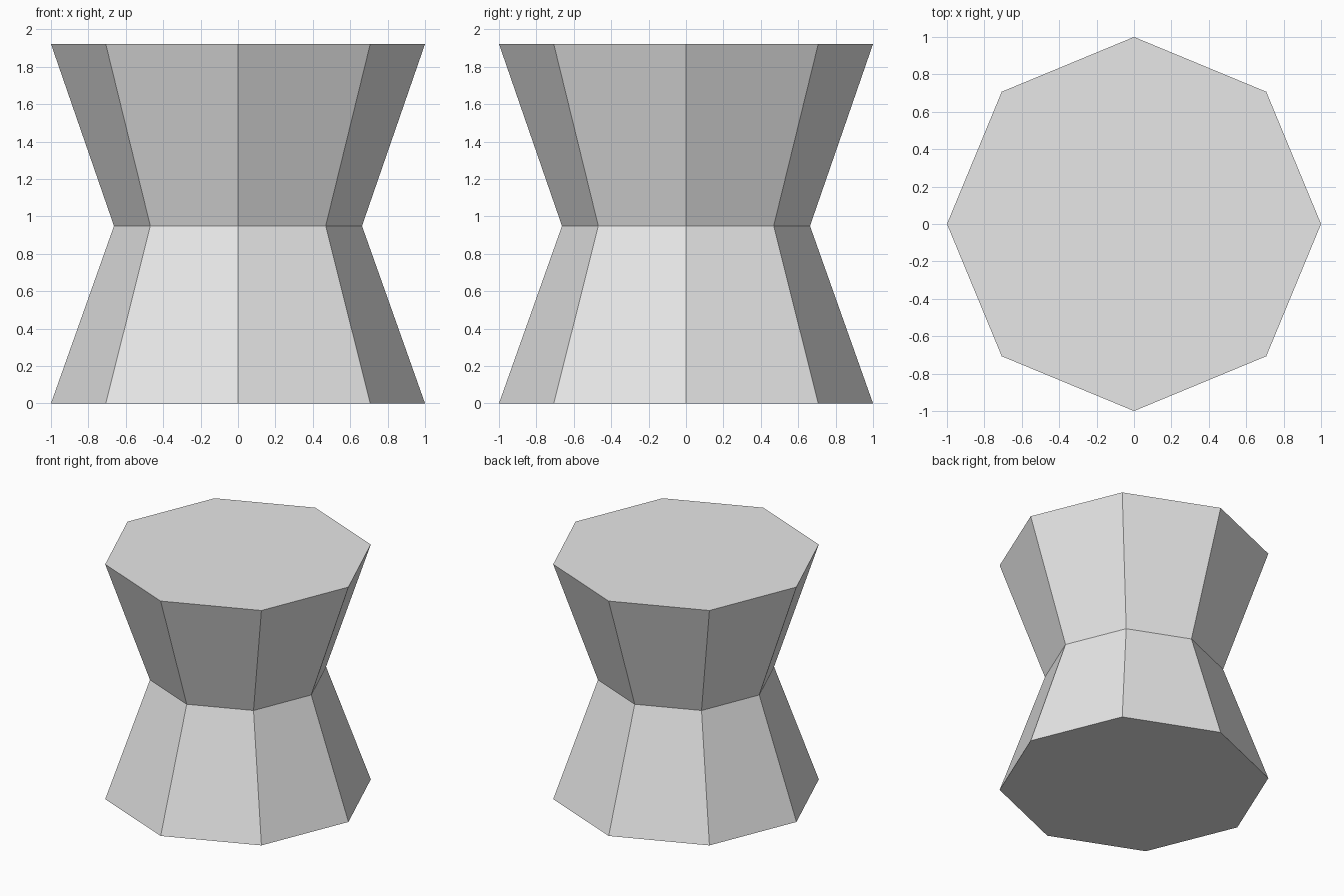
import bpy, bmesh
from math import cos, sin, pi

cube = bpy.data.objects.get("Cube")
if cube:
    bpy.data.objects.remove(cube, do_unlink=True)

SIDES = 8
# (radius, height) of the base, waist and seat rings
PROFILE = [(1.0, 0.0), (0.663, 0.949), (1.0, 1.922)]

# Plain grey material
grey = bpy.data.materials.new("light_grey")
grey.use_nodes = True
colour = (0.8, 0.8, 0.8, 1.0)
grey.diffuse_color = colour
grey.node_tree.nodes["Principled BSDF"].inputs["Base Color"].default_value = colour

# Octagonal hourglass stool body
bm = bmesh.new()
rings = [[bm.verts.new((r * cos(2 * pi * i / SIDES), r * sin(2 * pi * i / SIDES), z))
          for i in range(SIDES)] for r, z in PROFILE]
for low, high in zip(rings, rings[1:]):
    for i in range(SIDES):
        j = (i + 1) % SIDES
        bm.faces.new((low[i], low[j], high[j], high[i]))

# Flat base and seat
bm.faces.new(rings[0][::-1])
bm.faces.new(rings[-1])

mesh = bpy.data.meshes.new("stool_body")
bm.to_mesh(mesh)
bm.free()
mesh.materials.append(grey)
stool = bpy.data.objects.new("stool_body", mesh)
bpy.context.collection.objects.link(stool)
